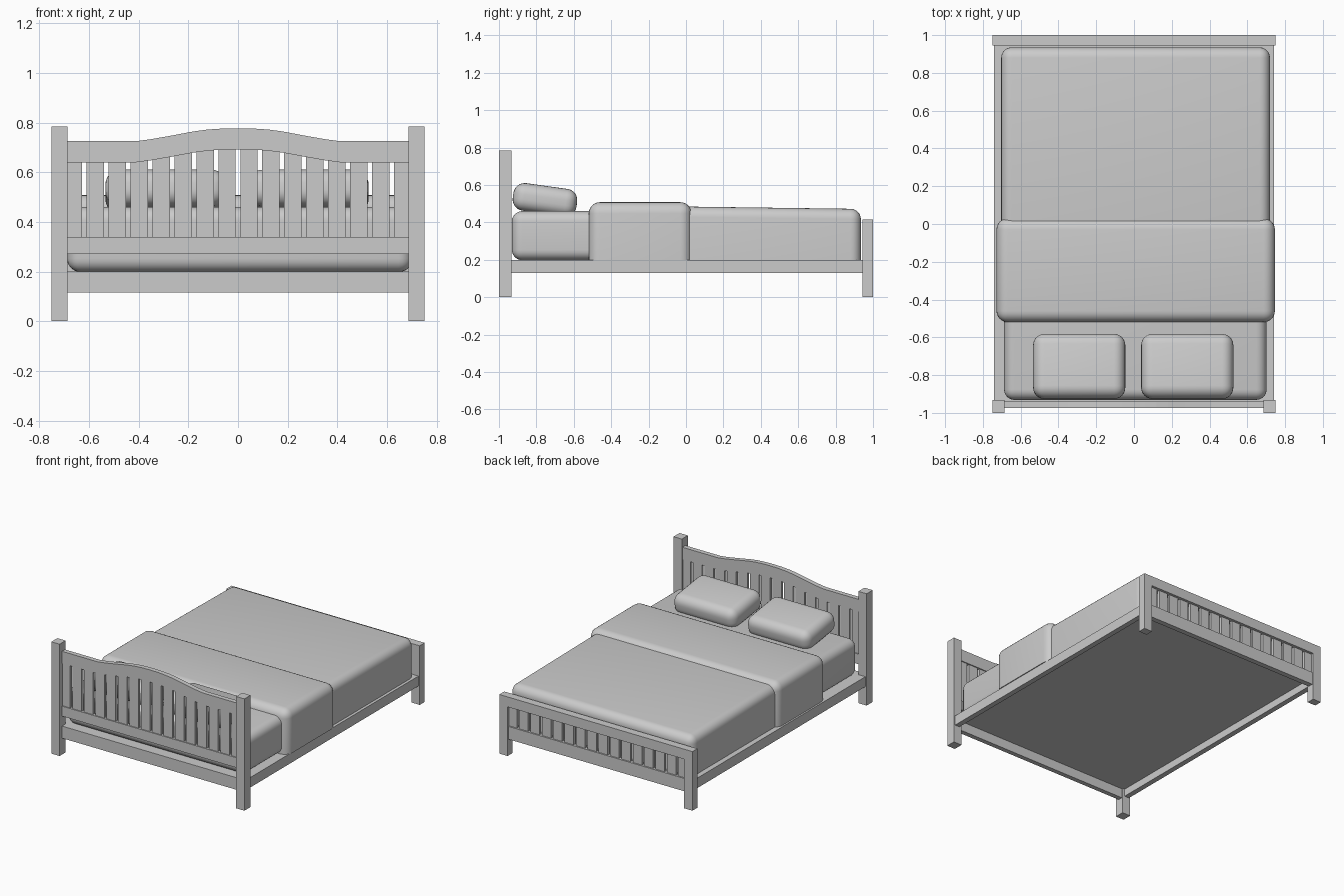
import bpy, bmesh, math
from mathutils import Matrix

if "Cube" in bpy.data.objects:
    bpy.data.objects.remove(bpy.data.objects["Cube"])

mat = bpy.data.materials.new("plain grey")
mat.diffuse_color = (0.6, 0.6, 0.6, 1)
mat.use_nodes = True
mat.node_tree.nodes["Principled BSDF"].inputs["Base Color"].default_value = mat.diffuse_color


def finish(bm, name, smooth=False):
    bmesh.ops.recalc_face_normals(bm, faces=bm.faces[:])
    me = bpy.data.meshes.new(name)
    bm.to_mesh(me)
    bm.free()
    me.materials.append(mat)
    ob = bpy.data.objects.new(name, me)
    bpy.context.collection.objects.link(ob)
    if smooth:
        bpy.ops.object.select_all(action='DESELECT')
        ob.select_set(True)
        bpy.context.view_layer.objects.active = ob
        bpy.ops.object.shade_smooth_by_angle(angle=math.radians(40))
    return ob


def add_box(bm, x, y, z):
    """Add a box given as (min, max) pairs."""
    m = Matrix.Translation([(a + b) / 2 for a, b in (x, y, z)])
    m = m @ Matrix.Diagonal([b - a for a, b in (x, y, z)] + [1])
    return bmesh.ops.create_cube(bm, size=1, matrix=m)["verts"]


def box(name, x, y, z):
    bm = bmesh.new()
    add_box(bm, x, y, z)
    return finish(bm, name)


def soft_box(name, x, y, z, radius, round_bottom=True, drop=0, tilt=0):
    """Box with rounded edges; drop lowers the top at the +y end."""
    bm = bmesh.new()
    verts = add_box(bm, x, y, z)
    cy, cz = sum(y) / 2, sum(z) / 2
    for v in verts:
        if v.co.z > cz and v.co.y > cy:
            v.co.z -= drop
    edges = [e for e in bm.edges if round_bottom or max(v.co.z for v in e.verts) > cz]
    bmesh.ops.bevel(bm, geom=edges, offset=radius, segments=6, profile=0.5, affect='EDGES')
    if tilt:
        c = (sum(x) / 2, cy, cz)
        bmesh.ops.rotate(bm, verts=bm.verts[:], cent=c, matrix=Matrix.Rotation(tilt, 3, 'X'))
    return finish(bm, name, True)


# arch of the headboard: half profile of (x, rise)
HALF = [(0.41, 0), (0.35, 0.008), (0.27, 0.022), (0.18, 0.039), (0.12, 0.047), (0.06, 0.051), (0, 0.052)]
ARCH = [(-0.69, 0)] + [(-x, h) for x, h in HALF] + HALF[-2::-1] + [(0.69, 0)]


def rise(x):
    for (x0, h0), (x1, h1) in zip(ARCH, ARCH[1:]):
        if x0 <= x <= x1:
            return h0 + (h1 - h0) * (x - x0) / (x1 - x0)
    return 0


# headboard and footboard posts
for side, s in (("left", -1), ("right", 1)):
    px = tuple(sorted((s * 0.75, s * 0.686)))
    box(side + "_head_post", px, (-1, -0.933), (0, 0.785))
    box(side + "_foot_post", px, (0.945, 1), (0, 0.415))
    box(side + "_side_rail", tuple(sorted((s * 0.74, s * 0.703))), (-0.94, 0.95), (0.13, 0.2))

# arched headboard top rail
bm = bmesh.new()
outline = [(x, 0.725 + h) for x, h in ARCH] + [(x, 0.64 + h) for x, h in reversed(ARCH)]
face = bm.faces.new([bm.verts.new((x, -0.973, z)) for x, z in outline])
ext = bmesh.ops.extrude_face_region(bm, geom=[face])
bmesh.ops.translate(bm, vec=(0, 0.033, 0),
                    verts=[g for g in ext["geom"] if isinstance(g, bmesh.types.BMVert)])
finish(bm, "headboard_top_rail")

# straight rails
RX = (-0.688, 0.688)
box("headboard_middle_rail", RX, (-0.973, -0.94), (0.27, 0.34))
box("headboard_bottom_rail", RX, (-0.973, -0.94), (0.115, 0.2))
box("footboard_top_rail", RX, (0.945, 1), (0.345, 0.415))
box("footboard_bottom_rail", RX, (0.955, 0.992), (0.115, 0.205))

# slats of both boards
head, foot = bmesh.new(), bmesh.new()
pitch = 0.0883
for i in range(16):
    c = (i - 7.5) * pitch
    x = (max(c - 0.035, -0.688), min(c + 0.035, 0.688))
    add_box(head, x, (-0.966, -0.947), (0.33, 0.65 + rise(c)))
    add_box(foot, x, (0.963, 0.982), (0.195, 0.355))
finish(head, "headboard_slats")
finish(foot, "footboard_slats")

# base panel and bedding
box("base_panel", (-0.71, 0.71), (-0.945, 0.958), (0.182, 0.2))
soft_box("mattress", (-0.688, 0.702), (-0.931, 0.9), (0.198, 0.46), 0.055)
soft_box("blanket", (-0.703, 0.72), (-0.1, 0.935), (0.2, 0.486), 0.055, False, drop=0.014)
soft_box("folded_cover", (-0.728, 0.746), (-0.52, 0.03), (0.2, 0.508), 0.06, False)

# pillows
for name, cx in (("left_pillow", -0.29), ("right_pillow", 0.282)):
    soft_box(name, (cx - 0.244, cx + 0.244), (-0.926, -0.582), (0.447, 0.595), 0.06,
             tilt=math.radians(-8))
